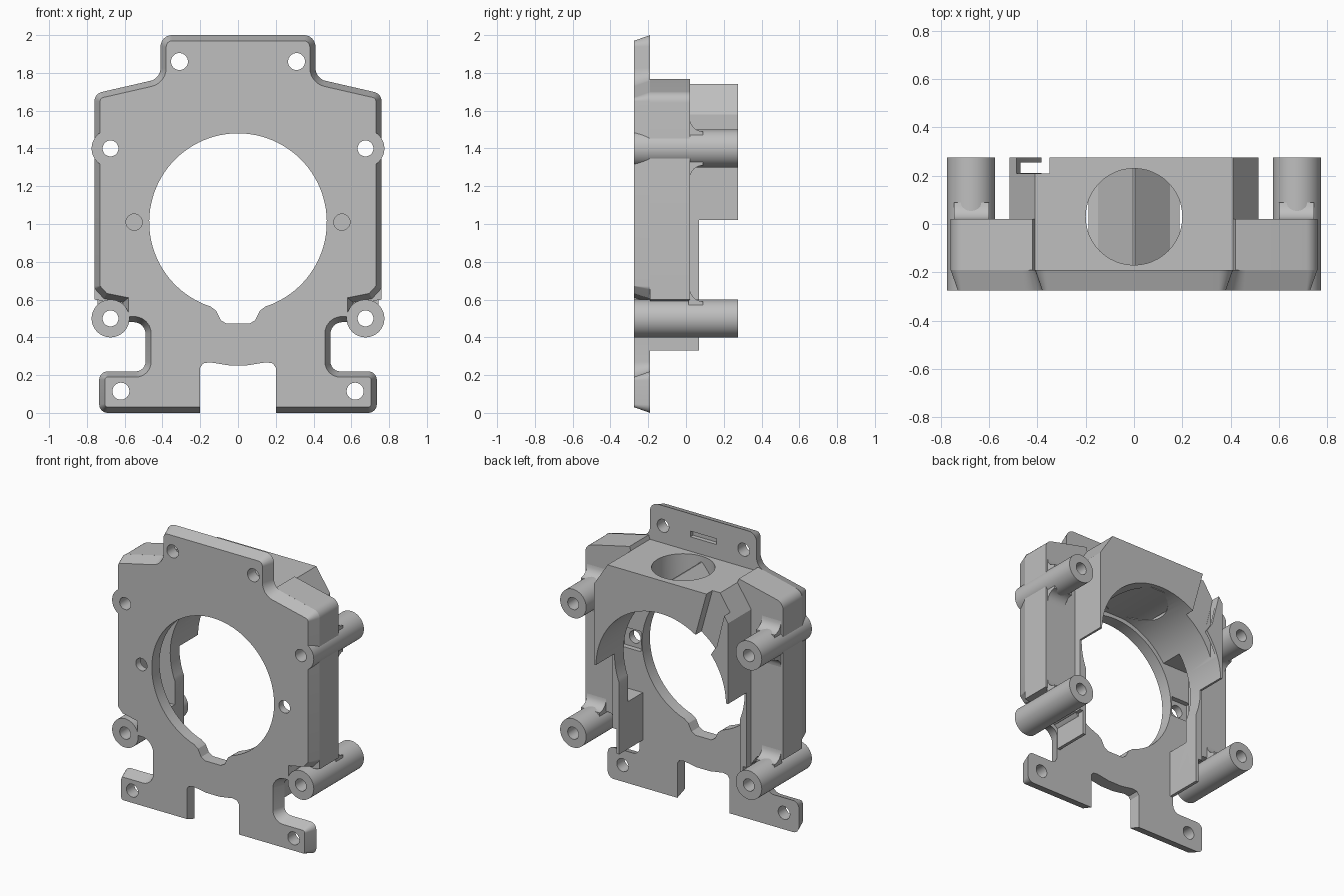
import bpy, bmesh, math
from mathutils import Vector

if "Cube" in bpy.data.objects:
    bpy.data.objects.remove(bpy.data.objects["Cube"])

grey = bpy.data.materials.new("plain grey")
grey.use_nodes = True
colour = (0.52, 0.52, 0.52, 1)
grey.diffuse_color = colour
grey.node_tree.nodes["Principled BSDF"].inputs["Base Color"].default_value = colour

BACK, FRONT = -0.19, -0.275   # plate faces
REAR = 0.275                  # ends of the rear parts
MID = 1.01                    # height of the bore axis


def finish(name, bm):
    bmesh.ops.recalc_face_normals(bm, faces=bm.faces)
    mesh = bpy.data.meshes.new(name)
    bm.to_mesh(mesh)
    bm.free()
    mesh.materials.append(grey)
    ob = bpy.data.objects.new(name, mesh)
    bpy.context.collection.objects.link(ob)
    return ob


def prism(name, pts, y0, y1, front_pts=None, axis="y"):
    """Extrude a profile along y (points x, z) or along x (points y, z)."""
    bm = bmesh.new()

    def place(p, d):
        return (p[0], d, p[1]) if axis == "y" else (d, p[0], p[1])
    a = [bm.verts.new(place(p, y0)) for p in (front_pts or pts)]
    b = [bm.verts.new(place(p, y1)) for p in pts]
    bm.faces.new(a)
    bm.faces.new(b)
    for i in range(len(a)):
        j = (i + 1) % len(a)
        bm.faces.new((a[i], a[j], b[j], b[i]))
    return finish(name, bm)


def box(name, x0, x1, y0, y1, z0, z1):
    return prism(name, [(x0, z0), (x1, z0), (x1, z1), (x0, z1)], y0, y1)


def circle(x, z, r, n=32):
    return [(x + r * math.cos(2 * math.pi * i / n), z + r * math.sin(2 * math.pi * i / n))
            for i in range(n)]


def mirrored(half):
    return half + [(-x, z) for x, z in reversed(half)]


def rounded(corners, steps=6):
    """Round each corner (x, z, radius) of an open path."""
    out = []
    for i, (x, z, r) in enumerate(corners):
        p = Vector((x, z))
        if r == 0:
            out.append((x, z))
            continue
        u = (Vector(corners[i - 1][:2]) - p).normalized()
        v = (Vector(corners[i + 1][:2]) - p).normalized()
        half = u.angle(v) / 2
        a, b = p + u * r / math.tan(half), p + v * r / math.tan(half)
        c = p + (u + v).normalized() * r / math.sin(half)
        for k in range(steps + 1):
            d = a.lerp(b, k / steps) - c
            out.append(tuple(c + d.normalized() * r))
    return out


def inset(pts, d):
    """Shrink a clockwise outline by a constant distance."""
    out = []
    n = len(pts)
    for i in range(n):
        p = Vector(pts[i])
        t0 = (p - Vector(pts[i - 1])).normalized()
        t1 = (Vector(pts[(i + 1) % n]) - p).normalized()
        n0, n1 = Vector((t0.y, -t0.x)), Vector((t1.y, -t1.x))
        m = (n0 + n1).normalized()
        out.append(tuple(p + m * d / max(0.5, m.dot(n0))))
    return out


def cut(ob, tools):
    for c in tools:
        mod = ob.modifiers.new("cut", "BOOLEAN")
        mod.operation = "DIFFERENCE"
        mod.solver = "EXACT"
        mod.object = c
    dg = bpy.context.evaluated_depsgraph_get()
    mesh = bpy.data.meshes.new_from_object(ob.evaluated_get(dg))
    ob.modifiers.clear()
    ob.data = mesh


cutters = []


def cutter(ob):
    ob.hide_render = True
    cutters.append(ob)
    return ob


# Shared cutters
boss_holes = {(s, z): cutter(prism("boss_hole_cutter", circle(s * 0.675, z, 0.042), -0.5, 0.5))
              for s in (1, -1) for z in (1.4, 0.5)}
upper_holes = [boss_holes[s, 1.4] for s in (1, -1)]
arch = cutter(prism("arch_cutter", circle(0, MID, 0.5, 96), -0.5, 0.5))
cavity = cutter(box("cavity_cutter", -0.62, 0.62, BACK - 0.02, -0.03, 0.66, 1.3))
bm = bmesh.new()
bmesh.ops.create_cone(bm, cap_ends=True, segments=48, radius1=0.2, radius2=0.2, depth=0.8)
bmesh.ops.translate(bm, verts=bm.verts, vec=(0, 0.03, 1.75))
top_hole = cutter(finish("top_hole_cutter", bm))

# Front plate with drafted rim; it stops short of the lower boss holes
outline = mirrored(rounded([
    (0, 2, 0), (0.41, 2, 0.06), (0.41, 1.77, 0.07), (0.76, 1.69, 0.05),
    (0.76, 0.66, 0.03), (0.71, 0.605, 0), (0.61, 0.585, 0), (0.61, 0.48, 0),
    (0.49, 0.48, 0.06), (0.49, 0.22, 0.05), (0.735, 0.22, 0.045),
    (0.735, 0, 0.045), (0.1, 0, 0)])[1:])
plate = prism("front_plate", outline, FRONT, BACK, inset(outline, 0.03))
holes = [circle(s * x, z, r) for s in (1, -1)
         for x, z, r in ((0.31, 1.86, 0.045), (0.62, 0.115, 0.045), (0.55, MID, 0.043))]
# Bore and its keyway in one profile
bore = [(0.47 * math.sin(a), MID + 0.47 * math.cos(a))
        for a in [math.radians(1 + 161 * k / 44) for k in range(45)]]
holes.append(mirrored(bore + [(0.115, 0.54), (0.09, 0.49), (0.06, 0.472)]))
holes.append(mirrored([(0.05, 0.252), (0.15, 0.268), (0.185, 0.262), (0.2, 0.24), (0.2, -0.1)]))
plate_cuts = [cutter(prism("plate_hole_cutter", p, -0.5, 0)) for p in holes]
plate_cuts.append(cutter(box("tab_slot_cutter", -0.1, 0.1, BACK - 0.03, 0, 1.84, 1.88)))
for s in (1, -1):
    xs = sorted((s * 0.48, s * 0.63))
    plate_cuts.append(cutter(box("pocket_cutter", *xs, BACK - 0.035, 0, MID - 0.07, MID + 0.07)))
cut(plate, plate_cuts + upper_holes)

# Shoulders and side walls
body = prism("side_housing", mirrored(rounded([
    (0.41, 1.74, 0), (0.42, 1.768, 0), (0.76, 1.69, 0.06), (0.76, 0.6, 0), (0.56, 0.57, 0),
    (0.51, 0.5, 0), (0.487, 0.48, 0), (0.487, 0.33, 0), (0.465, 0.33, 0), (0.465, MID, 0)])),
    BACK, 0.02)
cut(body, [arch, cavity, top_hole] + upper_holes)

# Rear arch, split on one side with a thin fin left over
rear = prism("rear_arch", mirrored([(0.41, 1.74), (0.515, 1.58), (0.515, 1.02)]), BACK, REAR)
gap = cutter(prism("gap_cutter", [(-0.35, 1.8), (-0.35, 1.74), (-0.25, 1.38), (-0.25, 1.3),
                                  (-0.365, 1.3), (-0.43, 1.4), (-0.49, 1.64), (-0.5, 1.8)],
                   0.21, 0.4))
fin_back = cutter(box("fin_back_cutter", -0.47, -0.35, 0.211, 0.255, 0.95, 1.75))
cut(rear, [arch, cavity, top_hole, gap, fin_back])

# Peaked rib under the top hole
prism("top_rib", mirrored([(0.004, 1.7), (0.15, 1.56), (0.188, 1.55),
                           (0.188, 1.48), (0.1, 1.505)]), BACK, 0.24)

for s, side in ((1, "left"), (-1, "right")):
    # Inner rims below the arch
    rim = prism(side + "_rim", [(s * x, z) for x, z in (
        (0.465, 0.33), (0.487, 0.33), (0.487, 0.5), (0.515, 0.5), (0.515, 1.03), (0.465, 1.03))],
        BACK, 0.07)
    cut(rim, [arch, cavity])
    # Screw bosses with fillets at the base
    for z, level, ways in ((1.4, "upper", (1, -1)), (0.5, "lower", (1,))):
        boss = prism(side + "_" + level + "_boss", circle(s * 0.675, z, 0.1, 48), FRONT, REAR)
        cut(boss, [boss_holes[s, z]])
        for up in ways:
            curve = [(0.02 + 0.07 * (1 - math.sin(a)), z + up * (0.09 + 0.07 * (1 - math.cos(a))))
                     for a in [math.pi / 2 * k / 6 for k in range(7)]]
            prism(side + "_" + level + "_fillet",
                  curve + [(0.01, z + up * 0.05), (0.09, z + up * 0.05)],
                  *sorted((s * 0.6, s * 0.745)), axis="x")

for c in cutters:
    bpy.data.objects.remove(c)

# Smooth curved faces, keep sharp edges
bpy.ops.object.select_all(action="DESELECT")
for ob in bpy.context.collection.objects:
    if ob.type == "MESH":
        ob.select_set(True)
        bpy.context.view_layer.objects.active = ob
bpy.ops.object.shade_smooth_by_angle(angle=math.radians(25))
